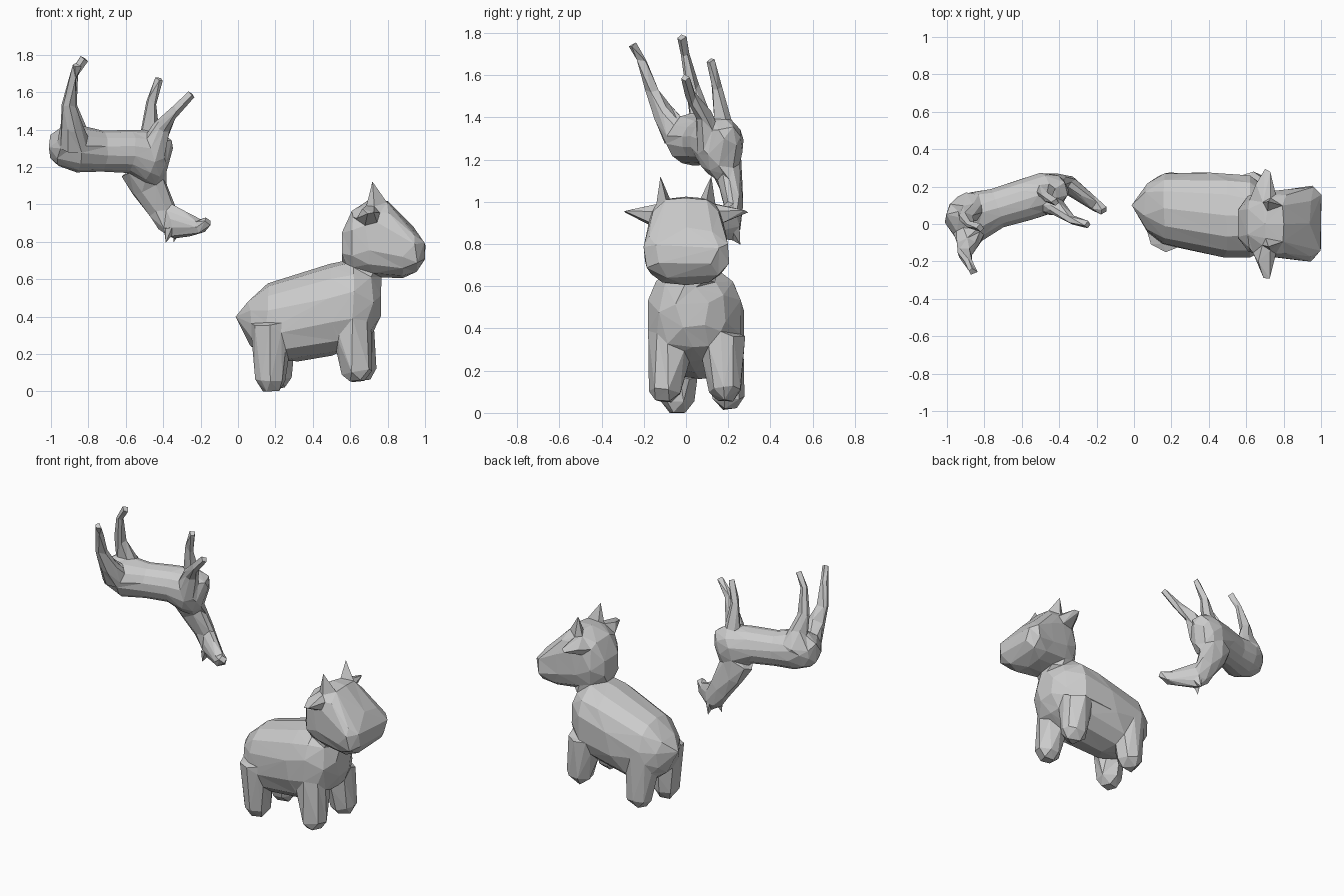
import bpy, bmesh, math
from mathutils import Vector

if "Cube" in bpy.data.objects:
    bpy.data.objects.remove(bpy.data.objects["Cube"])


def loft(bm, sections, up=(0, 0, 1), axis=None, sides=14, power=1.0):
    """Skin rings (x, y, z, half width, half depth) along a path and cap both ends."""
    pts = [Vector(s[:3]) for s in sections]
    rings = []
    for i, s in enumerate(sections):
        t = Vector(axis) if axis else pts[min(i + 1, len(pts) - 1)] - pts[max(i - 1, 0)]
        t.normalize()
        side = Vector(up).cross(t).normalized()
        normal = t.cross(side)
        ring = []
        for k in range(sides):
            a = 2 * math.pi * (k + 0.5) / sides
            c, d = math.cos(a), math.sin(a)
            c = math.copysign(abs(c) ** power, c)
            d = math.copysign(abs(d) ** power, d)
            ring.append(bm.verts.new(pts[i] + side * s[3] * c + normal * s[4] * d))
        rings.append(ring)
    for r, q in zip(rings, rings[1:]):
        for k in range(sides):
            n = (k + 1) % sides
            bm.faces.new((r[k], r[n], q[n], q[k]))
    bm.faces.new(rings[0][::-1])
    bm.faces.new(rings[-1])


def profile(bm, rows, power):
    """Upright rings along x: (x, centre y, bottom z, top z, half width)."""
    loft(bm, [(x, y, (lo + hi) / 2, w, (hi - lo) / 2) for x, y, lo, hi, w in rows],
         axis=(1, 0, 0), power=power)


def faceted_skin(bm, name, voxel, smooth, faces):
    """Fuse overlapping parts into one skin and reduce it to large flat facets."""
    bmesh.ops.recalc_face_normals(bm, faces=bm.faces)
    mesh = bpy.data.meshes.new(name)
    bm.to_mesh(mesh)
    bm.free()
    ob = bpy.data.objects.new(name, mesh)
    bpy.context.collection.objects.link(ob)
    fuse = ob.modifiers.new("fuse", 'REMESH')
    fuse.mode = 'VOXEL'
    fuse.voxel_size = voxel
    if smooth:
        soft = ob.modifiers.new("soften", 'SMOOTH')
        soft.factor, soft.iterations = 0.5, smooth
    dg = bpy.context.evaluated_depsgraph_get()
    dense = bpy.data.meshes.new_from_object(ob.evaluated_get(dg))
    tris = sum(len(p.vertices) - 2 for p in dense.polygons)
    ob.modifiers.clear()
    ob.data = dense
    cut = ob.modifiers.new("facets", 'DECIMATE')
    cut.ratio = faces / tris
    dg.update()
    ob.data = bpy.data.meshes.new_from_object(ob.evaluated_get(dg))
    ob.modifiers.clear()
    ob.data.name = name
    for p in ob.data.polygons:
        p.use_smooth = False
    return ob


# ---- stocky calf ----
calf = bmesh.new()
# body
profile(calf, [(0.0, .10, .37, .42, .02), (.07, .09, .24, .50, .13), (.16, .08, .17, .58, .19),
               (.32, .065, .16, .625, .215), (.5, .045, .19, .685, .23), (.62, .04, .24, .70, .225),
               (.72, .03, .31, .65, .16), (.765, .03, .40, .58, .08)], .85)
# neck
loft(calf, [(.61, .03, .52, .16, .13), (.68, .015, .66, .125, .10), (.72, 0, .78, .12, .10)], up=(1, 0, 0))
# head
profile(calf, [(.555, 0, .71, .86, .08), (.61, 0, .65, .97, .15), (.70, 0, .62, 1.025, .175),
               (.80, 0, .61, 1.02, .185), (.88, 0, .605, .94, .20), (.955, .005, .635, .86, .205),
               (1.0, .005, .70, .80, .16)], .72)
# legs: hip to foot
for hip, foot in [((.61, -.07, .36), (.64, -.105, .055)), ((.63, .17, .36), (.66, .19, .06)),
                  ((.17, -.04, .36), (.175, -.04, 0)), ((.19, .17, .36), (.21, .205, .02))]:
    h, f = Vector(hip), Vector(foot)
    loft(calf, [(*h, .11, .10), (*h.lerp(f, .5), .09, .095), (*h.lerp(f, .85), .078, .08),
                (*f, .04, .045)], up=(1, 0, 0))
# ears and horns
for s in (-1, 1):
    loft(calf, [(.70, s * .12, .93, .065, .06), (.70, s * .19, .945, .055, .045),
                (.71, s * .285, .955, .022, .012)], sides=8)
    loft(calf, [(.735, s * .10, .95, .045, .06), (.735, s * .105, 1.02, .03, .045),
                (.72, s * .12, 1.115, .008, .008)], up=(1, 0, 0), sides=8)
faceted_skin(calf, "stocky_calf", .011, 2, 380)

# ---- slender foal, upside down ----
foal = bmesh.new()
# body
loft(foal, [(-1.0, .06, 1.31, .05, .06), (-.95, .045, 1.31, .105, .105), (-.85, .04, 1.295, .135, .125),
            (-.73, .085, 1.285, .11, .11), (-.58, .13, 1.285, .115, .115), (-.47, .165, 1.255, .115, .145),
            (-.41, .185, 1.23, .085, .14), (-.38, .195, 1.22, .045, .09)])
# neck
loft(foal, [(-.51, .185, 1.19, .075, .12), (-.475, .21, 1.09, .06, .095), (-.41, .225, .98, .045, .075),
            (-.365, .22, .89, .04, .065)], up=(1, 0, 0))
# head
loft(foal, [(-.40, .235, .905, .035, .05), (-.345, .205, .905, .05, .09), (-.27, .15, .89, .042, .065),
            (-.20, .10, .88, .034, .042), (-.16, .07, .91, .024, .024)])
# ears
for s in (-1, 1):
    loft(foal, [(-.35 + s * .02, .205 + s * .03, .87, .025, .025),
                (-.365 + s * .02, .215 + s * .04, .80, .008, .008)], up=(1, 0, 0), sides=8)
# hind legs
for path in ([(-.88, -.04, 1.32), (-.89, -.11, 1.42), (-.905, -.155, 1.52), (-.88, -.215, 1.68), (-.86, -.255, 1.745)],
             [(-.87, .10, 1.32), (-.88, .06, 1.43), (-.90, .035, 1.53), (-.875, -.005, 1.70), (-.82, -.02, 1.78)]):
    loft(foal, [(*p, a, b) for p, a, b in zip(path, (.08, .05, .034, .02, .022), (.09, .06, .04, .023, .024))],
         up=(1, 0, 0), sides=10)
# forelegs
for path in ([(-.46, .11, 1.27), (-.41, .085, 1.41), (-.34, .025, 1.50), (-.245, -.005, 1.59)],
             [(-.46, .20, 1.27), (-.47, .175, 1.39), (-.465, .145, 1.54), (-.42, .115, 1.675)]):
    loft(foal, [(*p, a, b) for p, a, b in zip(path, (.06, .04, .026, .02), (.08, .05, .028, .021))],
         up=(1, 0, 0), sides=10)
faceted_skin(foal, "upturned_foal", .009, 0, 400)
